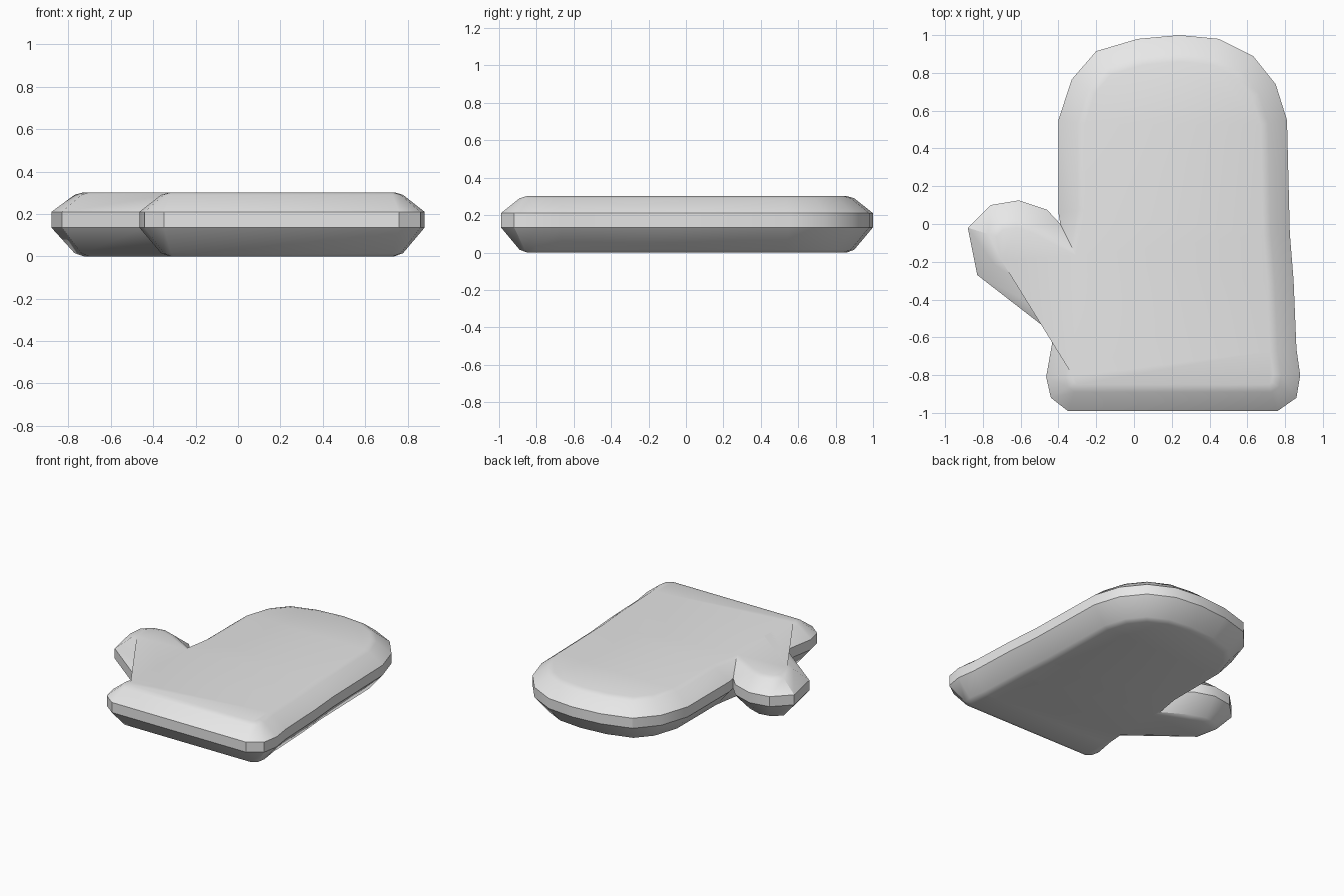
import bpy, bmesh, math
from mathutils import Vector

cube = bpy.data.objects.get("Cube")
if cube:
    bpy.data.objects.remove(cube, do_unlink=True)

# Mitten outline, counter-clockwise from the cuff
CUFF = [(-0.35, -0.99), (0.76, -0.99), (0.86, -0.92), (0.88, -0.8)]
SIDE = [(0.86, -0.66), (0.845, -0.3), (0.825, -0.05), (0.81, 0.55)]
FINGERS = [(0.75, 0.74), (0.63, 0.89), (0.45, 0.98), (0.24, 1.0),
           (0.02, 0.98), (-0.2, 0.915), (-0.33, 0.765), (-0.4, 0.55)]
THUMB = [(-0.4, 0.06), (-0.39, 0.0), (-0.46, 0.075), (-0.61, 0.125),
         (-0.76, 0.1), (-0.88, -0.02), (-0.83, -0.27), (-0.43, -0.58)]
WRIST = [(-0.435, -0.64), (-0.465, -0.81), (-0.44, -0.92)]
outline = [Vector(p) for p in CUFF + SIDE + FINGERS + THUMB + WRIST]

# Cross-section of the rim: inset and height
RIM = [(0.14, 0.0), (0.1, 0.015), (0, 0.135),
       (0, 0.21), (0.1, 0.29), (0.14, 0.302)]


def inset(points, distance):
    """Move each corner inwards along its mitre."""
    result = []
    for i, p in enumerate(points):
        a = (p - points[i - 1]).normalized()
        b = (points[(i + 1) % len(points)] - p).normalized()
        na, nb = Vector((-a.y, a.x)), Vector((-b.y, b.x))
        mitre = (na + nb).normalized()
        result.append(p + mitre * distance / max(mitre.dot(na), 0.75))
    return result


# Mitten body: stacked outlines, bridged and capped
bm = bmesh.new()
rings = [[bm.verts.new((p.x, p.y, z)) for p in inset(outline, d)] for d, z in RIM]
for low, high in zip(rings, rings[1:]):
    for i in range(len(low)):
        bm.faces.new((low[i - 1], low[i], high[i], high[i - 1]))
caps = [bm.faces.new(rings[0][::-1]), bm.faces.new(rings[-1])]
bmesh.ops.triangulate(bm, faces=caps)
bmesh.ops.recalc_face_normals(bm, faces=bm.faces)

mesh = bpy.data.meshes.new("mitten")
bm.to_mesh(mesh)
bm.free()
mitten = bpy.data.objects.new("mitten", mesh)
bpy.context.collection.objects.link(mitten)

# Plain grey material
grey = bpy.data.materials.new("light_grey")
grey.use_nodes = True
colour = (0.8, 0.8, 0.8, 1)
grey.diffuse_color = colour
grey.node_tree.nodes["Principled BSDF"].inputs["Base Color"].default_value = colour
mesh.materials.append(grey)

# Smooth shading with sharp rim edges
bpy.ops.object.select_all(action='DESELECT')
mitten.select_set(True)
bpy.context.view_layer.objects.active = mitten
bpy.ops.object.shade_smooth_by_angle(angle=math.radians(30))
